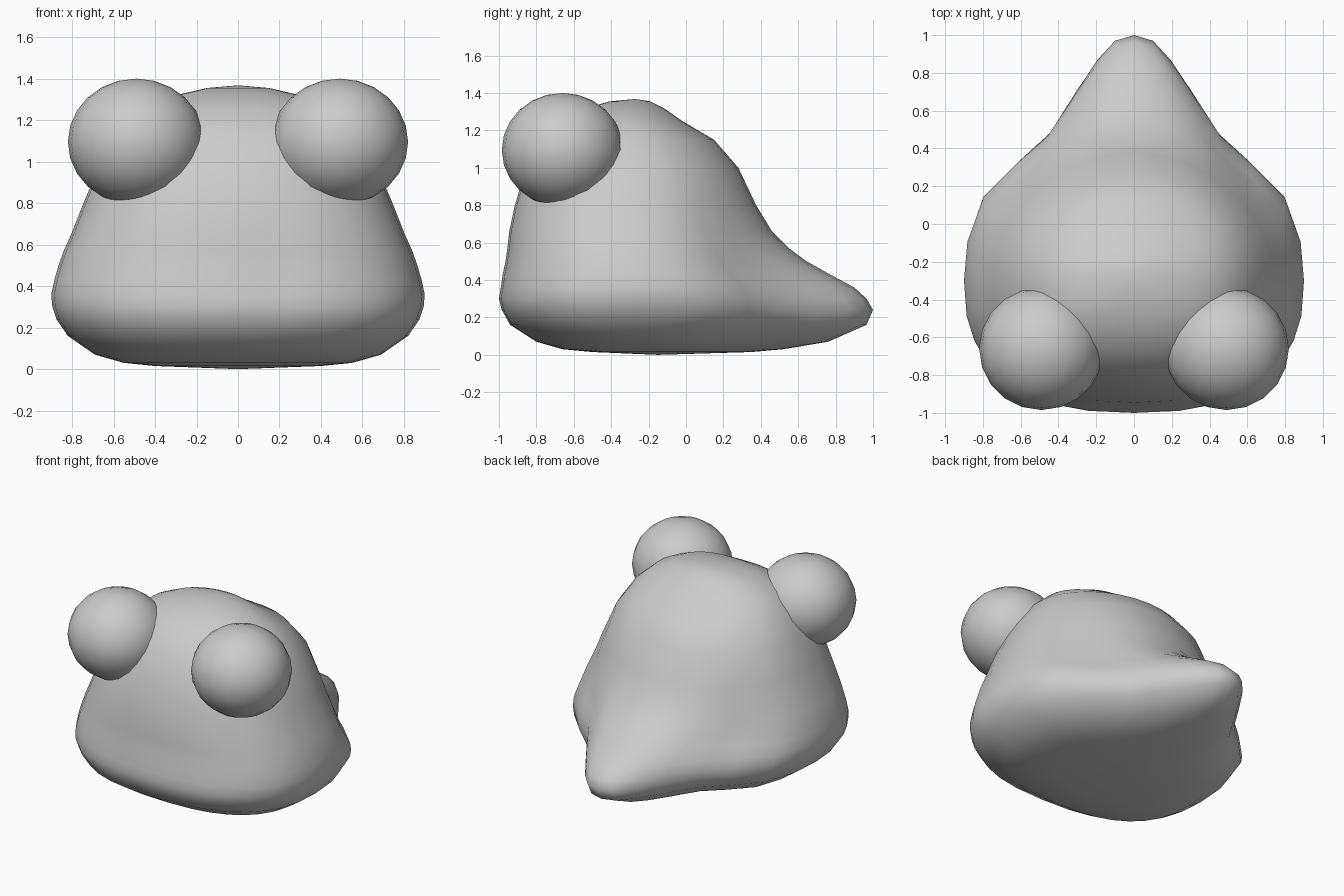
import bpy, bmesh, math

if "Cube" in bpy.data.objects:
    bpy.data.objects.remove(bpy.data.objects["Cube"])

# Body: stacked horizontal outlines that grow a tail towards +y
# z, half width, front y, widest y, back y, tail amount
LEVELS = [
    (0.015, 0.40, -0.50, -0.20, 0.35, 0.6),
    (0.03, 0.55, -0.66, -0.25, 0.52, 0.8),
    (0.07, 0.69, -0.80, -0.28, 0.76, 1.0),
    (0.16, 0.82, -0.94, -0.30, 0.965, 1.0),
    (0.24, 0.875, -0.985, -0.30, 1.0, 1.0),
    (0.30, 0.895, -1.0, -0.30, 0.965, 0.98),
    (0.36, 0.90, -0.99, -0.30, 0.90, 0.93),
    (0.43, 0.885, -0.98, -0.30, 0.77, 0.8),
    (0.50, 0.865, -0.965, -0.30, 0.645, 0.6),
    (0.57, 0.84, -0.955, -0.30, 0.55, 0.42),
    (0.66, 0.80, -0.945, -0.30, 0.46, 0.25),
    (0.80, 0.745, -0.915, -0.30, 0.375, 0.1),
    (1.00, 0.66, -0.855, -0.30, 0.28, 0.0),
    (1.15, 0.56, -0.76, -0.31, 0.15, 0.0),
    (1.25, 0.45, -0.66, -0.32, -0.02, 0.0),
    (1.32, 0.30, -0.53, -0.32, -0.12, 0.0),
    (1.355, 0.15, -0.41, -0.29, -0.19, 0.0),
]
# right half of the tailed outline behind the widest point (unit width, unit length)
TAIL = [(1, 0), (0.98, 0.17), (0.89, 0.35), (0.69, 0.49), (0.51, 0.60),
        (0.35, 0.77), (0.22, 0.90), (0.115, 0.977), (0, 1)]


def outline(w, front, mid, back, tail):
    half = []
    n = len(TAIL) - 1
    for i in range(n, -1, -1):
        a = math.pi / 2 * i / n
        x = TAIL[i][0] * tail + math.cos(a) * (1 - tail)
        y = TAIL[i][1] * tail + math.sin(a) * (1 - tail)
        half.append((x * w, mid + y * (back - mid)))
    for i in range(1, 9):
        a = math.pi / 2 * i / 8
        x = max(math.cos(a), 0) ** 0.8 if i < 8 else 0
        half.append((x * w, mid + math.sin(a) ** 0.8 * (front - mid)))
    return half + [(-x, y) for x, y in half[-2:0:-1]]


bm = bmesh.new()
rings = [[bm.verts.new((x, y, lv[0])) for x, y in outline(*lv[1:])] for lv in LEVELS]
for lo, hi in zip(rings, rings[1:]):
    for i in range(len(lo)):
        j = (i + 1) % len(lo)
        bm.faces.new((lo[i], lo[j], hi[j], hi[i]))
for ring, tip in ((rings[0], (0, -0.15, 0.0)), (rings[-1], (0, -0.27, 1.368))):
    v = bm.verts.new(tip)
    for i in range(len(ring)):
        bm.faces.new((ring[i], ring[(i + 1) % len(ring)], v))
bmesh.ops.recalc_face_normals(bm, faces=bm.faces)
for f in bm.faces:
    f.smooth = True
mesh = bpy.data.meshes.new("body")
bm.to_mesh(mesh)
bm.free()
bpy.context.collection.objects.link(bpy.data.objects.new("body", mesh))

# Bulging eyes, mirrored
for side, name in ((1, "right_eye"), (-1, "left_eye")):
    bpy.ops.mesh.primitive_uv_sphere_add(segments=20, ring_count=12, radius=1,
                                         location=(side * 0.49, -0.66, 1.095))
    eye = bpy.context.object
    eye.name = name
    eye.scale = (0.33, 0.325, 0.305)
    bpy.ops.object.shade_smooth()
